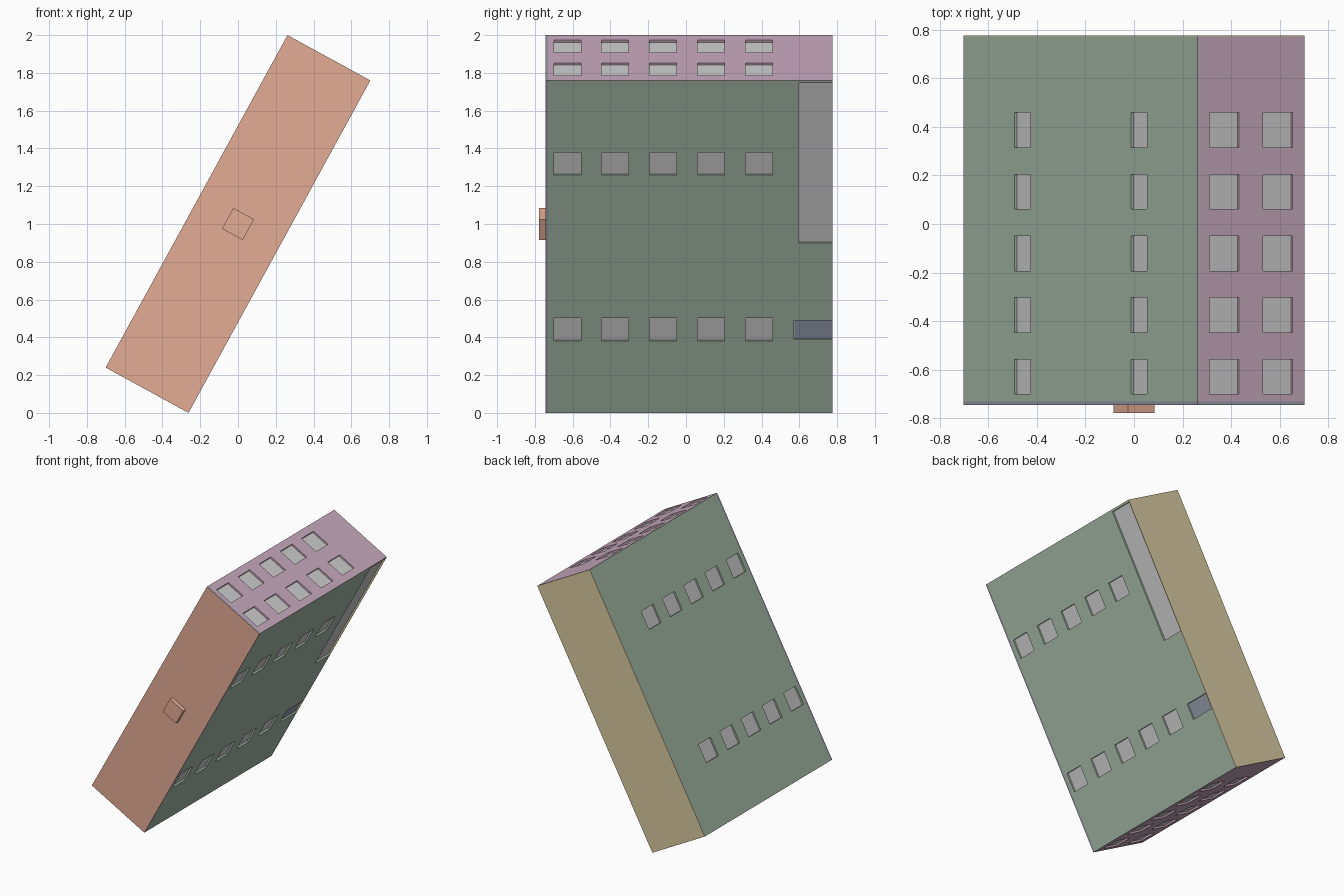
import bpy, bmesh, math

if "Cube" in bpy.data.objects:
    bpy.data.objects.remove(bpy.data.objects["Cube"])

W, H, T = 0.25, 1.003, 0.013          # half width, half height, panel thickness
TILT = math.radians(28.68)
Y0, Y1 = -0.73, 0.772                 # panel extent in depth


def mat(name, r, g, b):
    m = bpy.data.materials.new(name)
    m.diffuse_color = (r, g, b, 1)
    m.use_nodes = True
    m.node_tree.nodes["Principled BSDF"].inputs["Base Color"].default_value = m.diffuse_color
    return m


green = mat("green", 0.37, 0.48, 0.38)
purple = mat("purple", 0.565, 0.39, 0.50)
clay = mat("clay", 0.77, 0.41, 0.30)
tan = mat("tan", 0.68, 0.58, 0.35)
slate = mat("slate", 0.29, 0.32, 0.40)


def prisms(name, items, material=None):
    """One object made of (profile, y0, y1) prisms, tilted about the y axis."""
    bm = bmesh.new()
    for prof, y0, y1 in items:
        a = [bm.verts.new((u, y0, v)) for u, v in prof]
        b = [bm.verts.new((u, y1, v)) for u, v in prof]
        bm.faces.new(a)
        bm.faces.new(b[::-1])
        n = len(a)
        for i in range(n):
            j = (i + 1) % n
            bm.faces.new((a[i], b[i], b[j], a[j]))
    bmesh.ops.recalc_face_normals(bm, faces=bm.faces[:])
    me = bpy.data.meshes.new(name)
    bm.to_mesh(me)
    bm.free()
    ob = bpy.data.objects.new(name, me)
    bpy.context.collection.objects.link(ob)
    ob.rotation_euler = (0, TILT, 0)
    ob.location = (0, 0, 1)
    if material:
        me.materials.append(material)
    return ob


def rect(u0, u1, v0, v1):
    return [(u0, v0), (u1, v0), (u1, v1), (u0, v1)]


def panel(name, prof, holes, material):
    """Thin wall with window openings."""
    ob = prisms(name, [(prof, Y0, Y1)], material)
    cut = prisms(name + "_cutter", holes)
    cut.hide_render = True
    cut.hide_viewport = True
    cut.display_type = 'WIRE'
    m = ob.modifiers.new("openings", 'BOOLEAN')
    m.operation = 'DIFFERENCE'
    m.solver = 'EXACT'
    m.object = cut


# window rows along the depth
ROWS = [(-0.70 + 0.2537 * i, -0.557 + 0.2537 * i) for i in range(5)]
R = 0.069                             # half window size

# inner core seen through the openings
prisms("inner_core", [(rect(-W + T, W - T, -H + T, H - T), Y0, Y1)])

# side walls, the right one with a long corner opening and a small slot
for s, name in ((-1, "left_wall"), (1, "right_wall")):
    prof = [(s * W, -H), (s * W, H), (s * (W - T), H - T), (s * (W - T), -H + T)]
    a, b = sorted((s * (W - 0.03), s * (W + 0.02)))
    holes = [(rect(a, b, c - R, c + R), y0, y1) for c in (-0.5, 0.5) for y0, y1 in ROWS]
    if s > 0:
        holes.append((rect(a, b, 0.022, 0.987), 0.595, 0.80))
        holes.append((rect(a, b, -0.56, -0.445), 0.573, 0.80))
    panel(name, prof, holes, green)

# top and bottom walls
for s, name in ((1, "top_wall"), (-1, "bottom_wall")):
    prof = [(-W, s * H), (W, s * H), (W - T, s * (H - T)), (-W + T, s * (H - T))]
    a, b = sorted((s * (H - 0.03), s * (H + 0.02)))
    holes = [(rect(c - R, c + R, a, b), y0, y1) for c in (-0.125, 0.125) for y0, y1 in ROWS]
    panel(name, prof, holes, purple)

# dark floor of the small slot
prisms("slot_floor", [(rect(W - T - 0.002, W - T + 0.002, -0.559, -0.446), 0.574, Y1)], slate)

# front frame and face, back face, front knob
prisms("front_frame", [(rect(-W, W, -H, H), -0.742, Y0)], slate)
prisms("front_face", [(rect(-W, W, -H, H), -0.745, -0.742)], clay)
prisms("back_face", [(rect(-W, W, -H, H), Y1, 0.776)], tan)
prisms("front_knob", [(rect(-0.0625, 0.0625, -0.0625, 0.0625), -0.777, -0.744)], clay)
